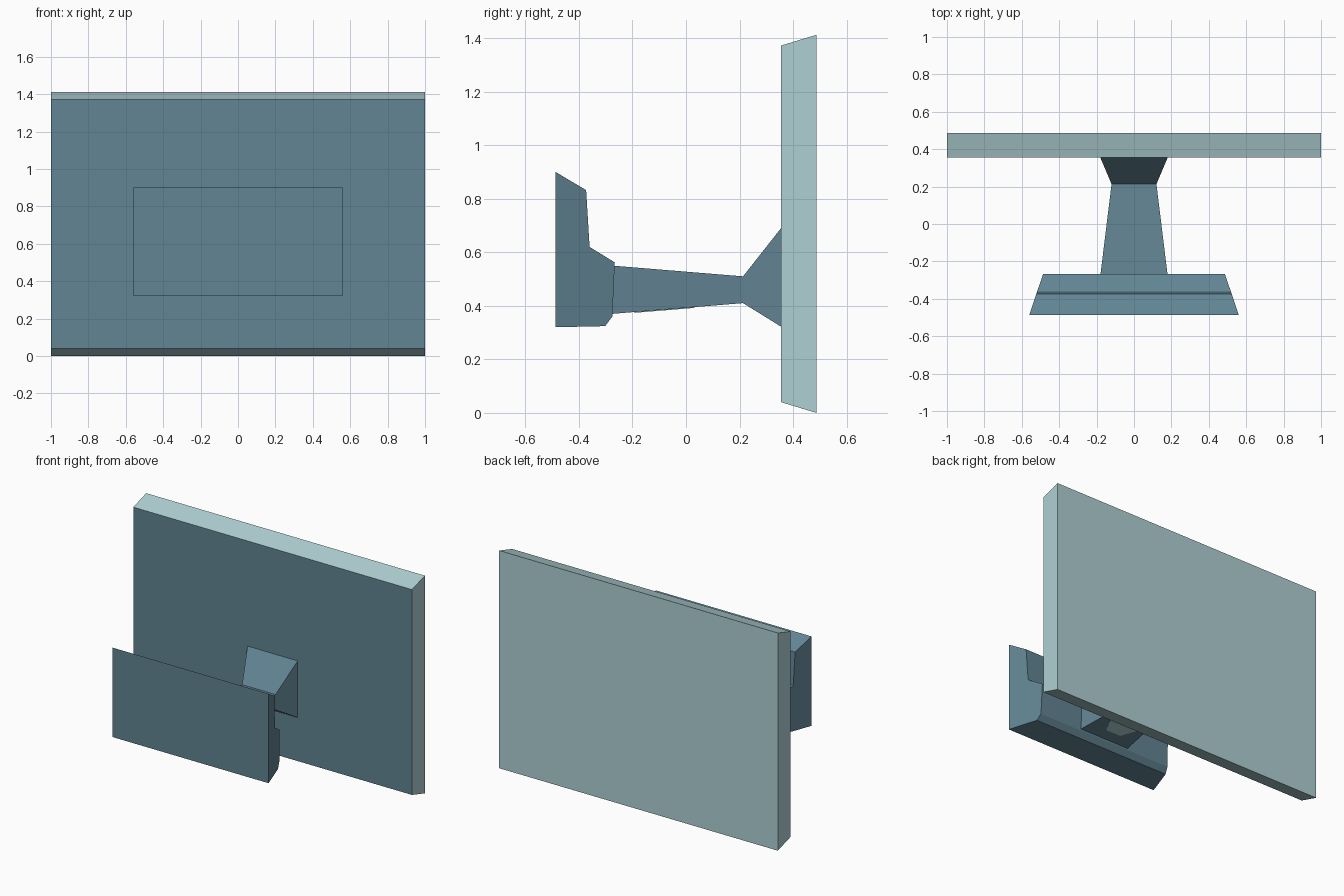
import bpy, bmesh, math

if "Cube" in bpy.data.objects:
    bpy.data.objects.remove(bpy.data.objects["Cube"])


def material(name, rgb):
    m = bpy.data.materials.new(name)
    m.diffuse_color = (*rgb, 1.0)
    m.use_nodes = True
    m.node_tree.nodes["Principled BSDF"].inputs["Base Color"].default_value = m.diffuse_color
    return m


DARK = material("slate blue", (0.122, 0.232, 0.292))
LIGHT = material("pale teal", (0.43, 0.63, 0.655))


def finish(name, bm, *mats):
    bmesh.ops.recalc_face_normals(bm, faces=bm.faces)
    mesh = bpy.data.meshes.new(name)
    bm.to_mesh(mesh)
    bm.free()
    for m in mats:
        mesh.materials.append(m)
    obj = bpy.data.objects.new(name, mesh)
    bpy.context.collection.objects.link(obj)
    return obj


def skin(rings):
    """Join equal-length rings of points into a closed solid."""
    bm = bmesh.new()
    loops = [[bm.verts.new(p) for p in ring] for ring in rings]
    n = len(loops[0])
    for a, b in zip(loops, loops[1:]):
        for i in range(n):
            j = (i + 1) % n
            bm.faces.new((a[i], a[j], b[j], b[i]))
    bm.faces.new(loops[0])
    bm.faces.new(loops[-1])
    return bm


def section(y, half, low, high):
    return [(-half, y, low), (half, y, low), (half, y, high), (-half, y, high)]


# Large panel: bevelled slab with a dark front and pale sides and back
bm = skin([section(0.355, 1.0, 0.04, 1.372), section(0.487, 1.0, 0.0, 1.412)])
panel = finish("panel", bm, LIGHT, DARK)
for p in panel.data.polygons:
    p.material_index = 1 if p.normal.y < -0.9 else 0

# Arm: tapers to a waist, then flares out against the panel
finish("arm", skin([
    section(-0.275, 0.18, 0.37, 0.55),
    section(0.213, 0.12, 0.41, 0.51),
    section(0.355, 0.18, 0.322, 0.69),
]), DARK)

# Pale plate on the underside of the arm, following its slope
plate = [(0.11 * math.cos(math.radians(60 * k)),
          -0.08 + 0.13 * math.sin(math.radians(60 * k))) for k in range(6)]
slope = lambda y: 0.37 + (y + 0.275) * 0.04 / 0.488
finish("underside_plate", skin([
    [(x, y, slope(y) - 0.003) for x, y in plate],
    [(x, y, slope(y) + 0.002) for x, y in plate],
]), LIGHT)

# Front plate: stepped side profile, narrowing toward the arm
profile = [(-0.487, 0.32), (-0.487, 0.90), (-0.373, 0.832), (-0.36, 0.62),
           (-0.266, 0.562), (-0.275, 0.36), (-0.302, 0.324)]
half = lambda y: 0.56 - (y + 0.487) * 0.335
finish("front_plate", skin([
    [(s * half(y), y, z) for y, z in profile] for s in (-1, 1)
]), DARK)
